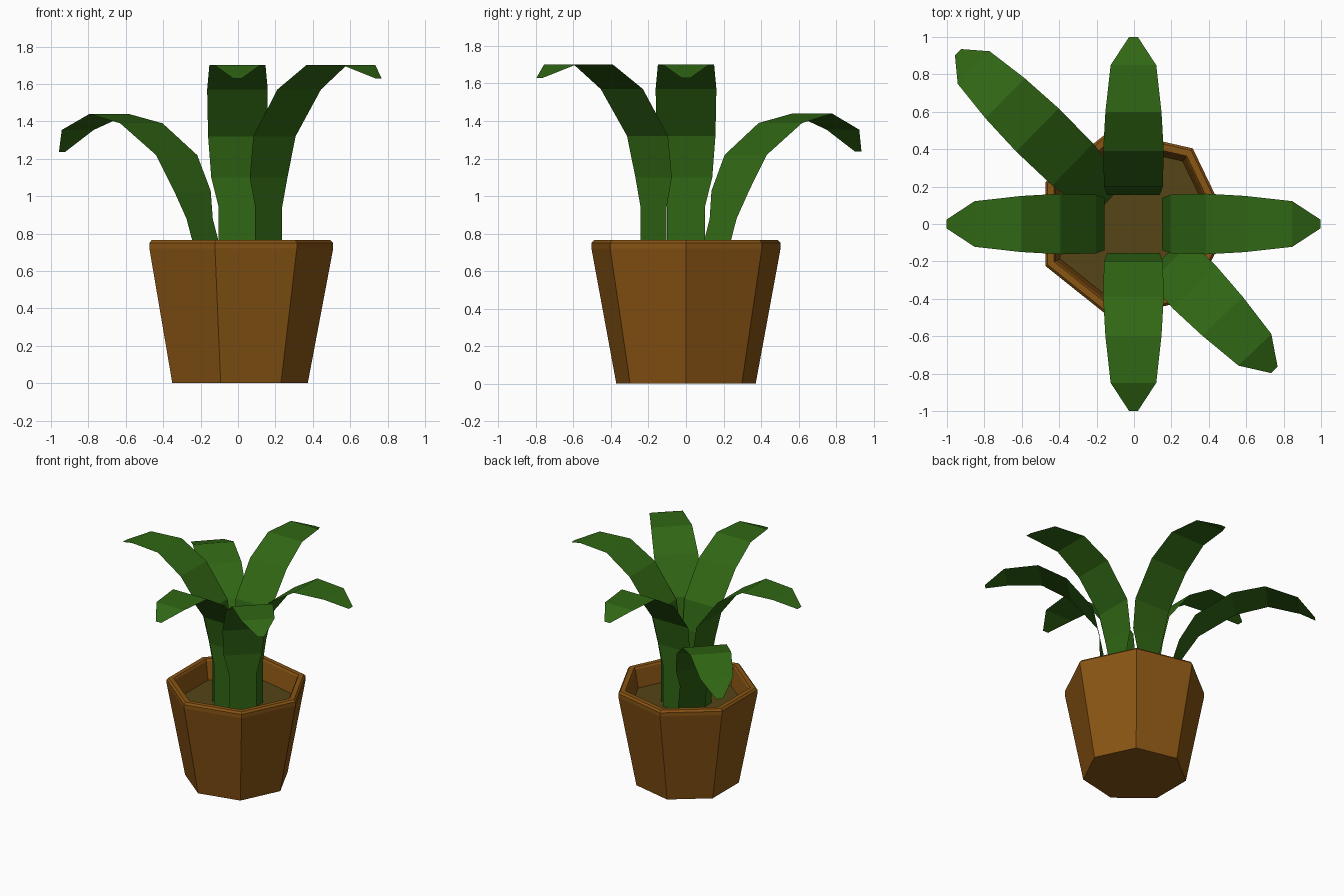
import bpy
from math import cos, sin, pi, radians

if "Cube" in bpy.data.objects:
    bpy.data.objects.remove(bpy.data.objects["Cube"])

SIDES = 7


def material(name, rgb):
    mat = bpy.data.materials.new(name)
    mat.diffuse_color = (*rgb, 1)
    mat.use_nodes = True
    mat.node_tree.nodes["Principled BSDF"].inputs["Base Color"].default_value = mat.diffuse_color
    return mat


def add_object(name, verts, faces, mat):
    mesh = bpy.data.meshes.new(name)
    mesh.from_pydata(verts, [], faces)
    mesh.materials.append(mat)
    obj = bpy.data.objects.new(name, mesh)
    bpy.context.collection.objects.link(obj)
    return obj


def ring(radius, z):
    return [(radius * cos(2 * pi * i / SIDES) - 0.008,
             radius * sin(2 * pi * i / SIDES), z) for i in range(SIDES)]


terracotta = material("terracotta", (0.25, 0.09, 0.007))
earth = material("earth", (0.09, 0.06, 0.008))
green = material("leaf_green", (0.03, 0.135, 0.007))

# Seven-sided pot: outer wall, chamfered rim and inner wall
profile = [(0.381, 0), (0.517, 0.72), (0.517, 0.75), (0.503, 0.765),
           (0.465, 0.765), (0.455, 0.75), (0.43, 0.61)]
verts = [v for r, z in profile for v in ring(r, z)]
faces = [tuple(reversed(range(SIDES)))]
for k in range(len(profile) - 1):
    for i in range(SIDES):
        j = (i + 1) % SIDES
        a, b = k * SIDES, (k + 1) * SIDES
        faces.append((a + i, a + j, b + j, b + i))
add_object("pot", verts, faces, terracotta)

# Soil surface closing the inner wall
add_object("soil", ring(0.43, 0.61), [tuple(range(SIDES))], earth)

# Leaf ribbon: outward distance, height above the root, half width
LEAF = [(0, 0, 0.10), (0, 0.34, 0.10), (0, 0.50, 0.14), (0.045, 0.72, 0.157),
        (0.235, 0.97, 0.162), (0.445, 1.10, 0.15), (0.695, 1.10, 0.122),
        (0.845, 1.03, 0.024)]


def leaf(name, angle, root, root_z=0.6, tilt=0):
    a, t = radians(angle), radians(tilt)
    verts = []
    for d, h, w in LEAF:
        r = root + d * cos(t) + h * sin(t)
        z = root_z + h * cos(t) - d * sin(t)
        for s in (-w, w):
            verts.append((r * cos(a) - s * sin(a) - 0.003,
                          r * sin(a) + s * cos(a), z))
    faces = [(2 * i + 1, 2 * i, 2 * i + 2, 2 * i + 3) for i in range(len(LEAF) - 1)]
    add_object(name, verts, faces, green)


# Four upright leaves on the axes, one upright and one drooping on the diagonal
for name, angle in (("right", 0), ("back", 90), ("left", 180), ("front", 270)):
    leaf(name + "_leaf", angle, 0.154)
leaf("front_right_leaf", -46, 0.24)
leaf("drooping_leaf", 135.6, 0.166, 0.558, 20)
